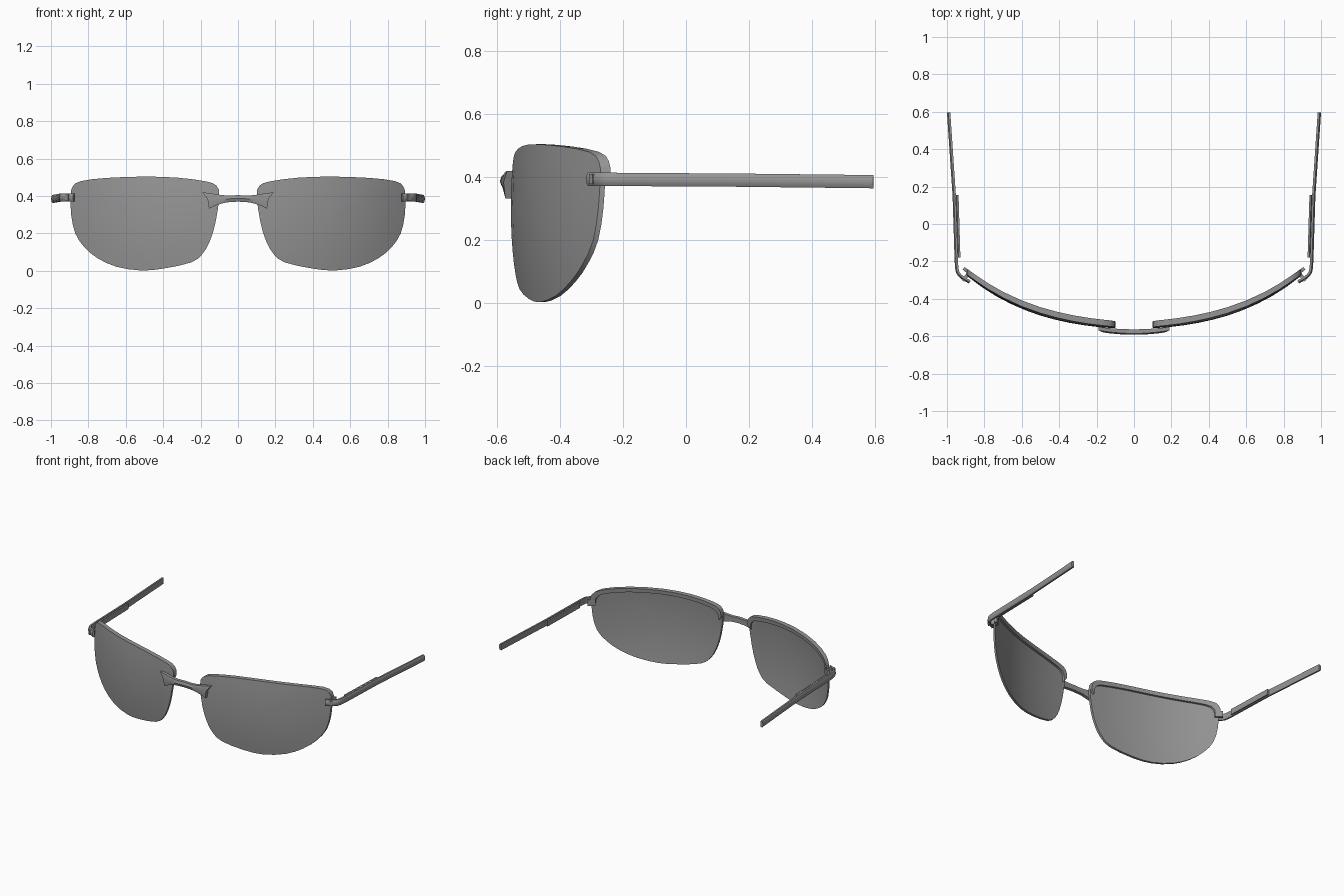
import bpy, bmesh, math
from mathutils import Vector

if "Cube" in bpy.data.objects:
    bpy.data.objects.remove(bpy.data.objects["Cube"], do_unlink=True)

grey = bpy.data.materials.new("plain grey")
grey.use_nodes = True
grey.diffuse_color = (0.3, 0.3, 0.3, 1)
grey.node_tree.nodes["Principled BSDF"].inputs["Base Color"].default_value = (0.3, 0.3, 0.3, 1)


def loft(name, rings, angle=35):
    """Skin closed rings of points, cap both ends, mirror across x."""
    bm = bmesh.new()
    rows = [[bm.verts.new(p) for p in ring] for ring in rings]
    n = len(rows[0])
    for a, b in zip(rows, rows[1:]):
        for i in range(n):
            j = (i + 1) % n
            bm.faces.new((a[i], a[j], b[j], b[i]))
    bm.faces.new(rows[0])
    bm.faces.new(rows[-1])
    bmesh.ops.recalc_face_normals(bm, faces=bm.faces)
    mesh = bpy.data.meshes.new(name)
    bm.to_mesh(mesh)
    bm.free()
    mesh.materials.append(grey)
    obj = bpy.data.objects.new(name, mesh)
    bpy.context.collection.objects.link(obj)
    bpy.ops.object.select_all(action='DESELECT')
    obj.select_set(True)
    bpy.context.view_layer.objects.active = obj
    bpy.ops.object.shade_smooth_by_angle(angle=math.radians(angle))
    obj.modifiers.new("Mirror", 'MIRROR')
    return obj


def smooth_path(pts, steps, closed=False):
    """Catmull-Rom curve through the points."""
    n, out = len(pts), []
    v = [Vector(p) for p in pts]
    pick = (lambda i: v[i % n]) if closed else (lambda i: v[max(0, min(n - 1, i))])
    for i in range(n if closed else n - 1):
        a, b, c, d = (pick(i + k) for k in (-1, 0, 1, 2))
        for s in range(steps):
            t = s / steps
            out.append(0.5 * (2 * b + (c - a) * t + (2 * a - 5 * b + 4 * c - d) * t * t
                              + (3 * b - a - 3 * c + d) * t ** 3))
    return out if closed else out + [v[-1]]


def wrap(x, z, back=0.0):
    """Place a front-view point on the curved face of the lens."""
    y = -0.56 + 0.25 * x ** 2 + 0.13 * x ** 4 + 0.25 * (z - 0.28) ** 2
    return (x, y + back, z)


# Lens: outline shrunk in rings toward the middle, front then back
outline = smooth_path([
    (0.10, 0.40), (0.115, 0.455), (0.17, 0.478), (0.32, 0.498), (0.5, 0.504),
    (0.7, 0.497), (0.84, 0.48), (0.885, 0.45), (0.895, 0.40), (0.892, 0.30),
    (0.87, 0.20), (0.82, 0.125), (0.75, 0.067), (0.65, 0.022), (0.52, 0.002),
    (0.40, 0.012), (0.25, 0.045), (0.19, 0.09), (0.15, 0.16), (0.12, 0.26)], 2, True)
middle = Vector((0.5, 0.27))
scales = [0.04, 0.2, 0.4, 0.6, 0.8, 1.0]


def lens_ring(s, back):
    return [wrap(*(middle + (p - middle) * s), back) for p in outline]


loft("lens", [lens_ring(s, 0) for s in scales] + [lens_ring(s, 0.016) for s in reversed(scales)])

# Brow rim: band behind the upper edge of the lens
brow = [p for p in outline[:20] if p.z > 0.39] if len(outline[0]) > 2 else \
       [p for p in outline[:20] if p.y > 0.39]
rim = []
for p in brow:
    q = Vector((middle.x + (p.x - middle.x) * 0.95, p.y - 0.026))
    rim.append([wrap(*p, 0.014), wrap(*p, 0.032), wrap(*q, 0.032), wrap(*q, 0.014)])
loft("brow_rim", rim)

# Bridge: half of it, flaring into a fishtail on the lens
top = [(0, 0.405), (0.06, 0.403), (0.12, 0.41), (0.155, 0.416), (0.19, 0.419)]
mid = [(0, 0.387), (0.06, 0.385), (0.11, 0.384), (0.14, 0.384), (0.163, 0.384)]
low = [(0, 0.37), (0.06, 0.366), (0.1, 0.356), (0.13, 0.345), (0.155, 0.332)]
bridge = []
for cols in zip(*(smooth_path(c, 3) for c in (top, mid, low))):
    front = [(p.x, -0.585 + 0.45 * p.x ** 2 - bulge, p.y)
             for p, bulge in zip(cols, (0, 0.007, 0))]
    bridge.append(front + [(x, -0.563 + 0.35 * x ** 2, z) for x, y, z in reversed(front)])
loft("bridge", bridge)


def bar(name, path, thick, half, inset=0.0):
    """Sweep a section, rounded outside and flat inside, along (x, y, z) points."""
    pts = [Vector(p) for p in path]
    rings = []
    for i, p in enumerate(pts):
        d = pts[min(i + 1, len(pts) - 1)] - pts[max(i - 1, 0)]
        out = Vector((d.y, -d.x, 0)).normalized()
        up = Vector((0, 0, half))
        ring = [p - out * (thick + inset) - up, p - out * (thick + inset) + up]
        for t in (1, 0.6, 0, -0.6, -1):
            ring.append(p + up * t - out * (inset + 0.4 * thick * t * t))
        rings.append(ring)
    return loft(name, rings)


# Temple: hooked front end, then a long straight arm
hook = smooth_path([(0.882, -0.318, 0.393), (0.925, -0.292, 0.393),
                    (0.952, -0.258, 0.393), (0.959, -0.2, 0.392)], 4)
arm = [(0.97, 0.15, 0.39), (1.0, 0.595, 0.385)]
bar("temple", list(hook) + arm, 0.018, 0.021)
bar("temple_pad", [(0.96, -0.18, 0.392), (0.97, 0.155, 0.39)], 0.016, 0.019, 0.016)

# Hinge clip: peg through the lens edge and a plate behind it
along, across = Vector((0.78, 0.62, 0)), Vector((-0.62, 0.78, 0))


def clip(name, centre, length, depth, half):
    rings = []
    for z in (-half, half):
        rings.append([Vector(centre) + along * a * length + across * b * depth + Vector((0, 0, z))
                      for a, b in ((-1, -1), (1, -1), (1, 1), (-1, 1))])
    loft(name, rings)


clip("hinge_peg", (0.897, -0.28, 0.393), 0.009, 0.03, 0.016)
clip("hinge_plate", (0.892, -0.252, 0.393), 0.024, 0.009, 0.02)
